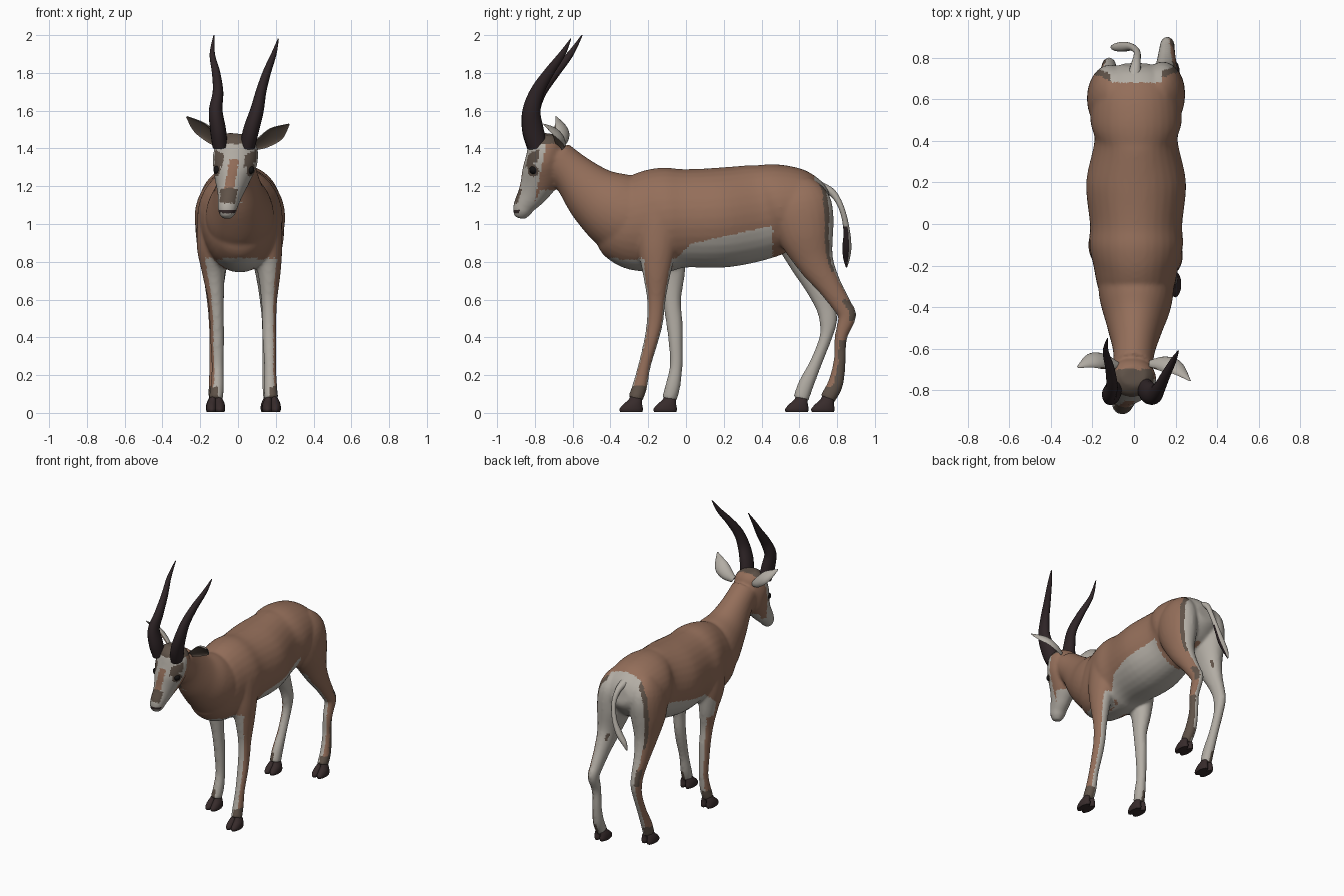
import bpy, bmesh, math
from mathutils import Vector

cube = bpy.data.objects.get("Cube")
if cube:
    bpy.data.objects.remove(cube, do_unlink=True)


def material(name, rgb):
    m = bpy.data.materials.new(name)
    m.use_nodes = True
    m.diffuse_color = (*rgb, 1)
    for node in m.node_tree.nodes:
        if node.type == "BSDF_PRINCIPLED":
            node.inputs["Base Color"].default_value = (*rgb, 1)
    return m


MATS = [
    material("tan brown", (.295, .157, .102)),
    material("off white", (.45, .42, .375)),
    material("taupe", (.115, .085, .065)),
    material("dark horn", (.028, .018, .020)),
    material("hoof brown", (.038, .024, .024)),
    material("eye black", (.008, .007, .007)),
]
BROWN, WHITE, TAUPE, HORN, HOOF, EYE = range(len(MATS))


def spline(stations, steps):
    """Catmull-Rom resampling of (x, y, z, half width, half depth) stations."""
    out = []
    last = len(stations) - 1
    for i in range(last):
        a, b, c, d = (stations[min(max(k, 0), last)] for k in range(i - 1, i + 3))
        for j in range(steps):
            t = j / steps
            out.append([q + .5 * t * (r - p + t * (2*p - 5*q + 4*r - s + t * (3*(q - r) + s - p)))
                        for p, q, r, s in zip(a, b, c, d)])
    out.append(list(stations[-1]))
    return out


def loft(bm, stations, sides=24, steps=5, ref=(1, 0, 0), flat=False, cup=0):
    """Elliptical tube along a path; cup folds one side inward like a leaf."""
    pts = spline(stations, steps)
    ref = Vector(ref)
    rings = []
    for i, p in enumerate(pts):
        ahead, behind = pts[min(i + 1, len(pts) - 1)], pts[max(i - 1, 0)]
        t = (Vector(ahead[:3]) - Vector(behind[:3])).normalized()
        if flat:
            t = Vector((0, 0, -1))
        s = (ref - t * ref.dot(t)).normalized()
        u = t.cross(s)
        w, h = max(p[3], .002), max(p[4], .002)
        ring = []
        for k in range(sides):
            ang = math.tau * k / sides
            v = math.sin(ang) * h
            if v * cup > 0:
                v *= -.4
            ring.append(bm.verts.new(Vector(p[:3]) + s * math.cos(ang) * w + u * v))
        rings.append(ring)
    faces = [bm.faces.new((a[k], a[(k + 1) % sides], b[(k + 1) % sides], b[k]))
             for a, b in zip(rings, rings[1:]) for k in range(sides)]
    faces += [bm.faces.new(rings[0]), bm.faces.new(rings[-1])]
    bmesh.ops.recalc_face_normals(bm, faces=faces)


def finish(name, bm, mats, rule=None, fuse=False):
    """Turn a bmesh into a smooth object, optionally fused, and colour it."""
    me = bpy.data.meshes.new(name)
    bm.to_mesh(me)
    bm.free()
    ob = bpy.data.objects.new(name, me)
    bpy.context.collection.objects.link(ob)
    if fuse:
        remesh = ob.modifiers.new("fuse", "REMESH")
        remesh.mode = "VOXEL"
        remesh.voxel_size = .01
        relax = ob.modifiers.new("relax", "SMOOTH")
        relax.iterations = 9
        dg = bpy.context.evaluated_depsgraph_get()
        fused = bpy.data.meshes.new_from_object(ob.evaluated_get(dg))
        ob.modifiers.clear()
        ob.data = fused
    ob.data.materials.clear()
    for m in mats:
        ob.data.materials.append(m)
    for poly in ob.data.polygons:
        poly.material_index = rule(poly.center, poly.normal) if rule else 0
    bpy.ops.object.select_all(action="DESELECT")
    ob.select_set(True)
    bpy.context.view_layer.objects.active = ob
    bpy.ops.object.shade_smooth_by_angle(angle=math.radians(60))


# Torso, neck and head paths
TORSO = [(.01, .765, 1.12, .07, .06), (.01, .735, 1.115, .13, .11), (.01, .65, 1.105, .195, .18),
         (.01, .5, 1.09, .22, .23), (.01, .4, 1.065, .2, .252), (.01, .2, 1.035, .24, .265),
         (.01, 0, 1.03, .222, .26), (.01, -.1, 1.025, .226, .275), (.01, -.2, 1.01, .205, .27),
         (.01, -.3, .995, .185, .24), (.01, -.37, 1.0, .155, .19), (.01, -.42, 1.02, .1, .12)]
NECK = [(.01, -.2, 1.0, .15, .17), (.01, -.3, 1.035, .18, .21), (.01, -.39, 1.085, .168, .2),
        (.005, -.49, 1.155, .134, .16), (0, -.6, 1.265, .102, .115), (-.005, -.69, 1.35, .095, .1)]
HEAD = [(0, -.73, 1.475, .06, .05), (-.005, -.735, 1.43, .105, .09), (-.015, -.75, 1.34, .12, .1),
        (-.03, -.772, 1.245, .097, .102), (-.042, -.813, 1.163, .068, .078),
        (-.053, -.852, 1.105, .055, .06), (-.058, -.87, 1.062, .047, .048), (-.06, -.876, 1.03, .026, .028)]

# Leg thickness shared by each pair, then the centre line of every leg
FRONT_SIZE = [(.055, .08), (.09, .12), (.085, .11), (.062, .077), (.043, .05),
              (.038, .044), (.037, .038), (.032, .034), (.036, .040), (.037, .040)]
HIND_SIZE = [(.07, .11), (.105, .165), (.105, .15), (.072, .1), (.052, .067), (.04, .052),
             (.036, .048), (.032, .034), (.031, .033), (.036, .042), (.037, .042)]
LEGS = {
    "front_left": (FRONT_SIZE, [(.1, -.1, 1.19), (.13, -.13, 1.08), (.15, -.15, .9), (.165, -.155, .75),
                   (.165, -.157, .6), (.165, -.165, .48), (.167, -.185, .38), (.17, -.22, .25),
                   (.172, -.245, .14), (.177, -.27, .07)]),
    "front_right": (FRONT_SIZE, [(-.08, -.1, 1.19), (-.11, -.1, 1.08), (-.135, -.1, .9), (-.13, -.08, .75),
                    (-.117, -.075, .6), (-.112, -.062, .48), (-.11, -.055, .38), (-.108, -.052, .25),
                    (-.11, -.07, .14), (-.118, -.09, .07)]),
    "hind_left": (HIND_SIZE, [(.1, .57, 1.2), (.13, .605, 1.1), (.14, .635, .95), (.15, .685, .8),
                  (.155, .755, .68), (.158, .825, .57), (.16, .853, .51), (.16, .82, .4),
                  (.16, .813, .27), (.165, .79, .15), (.17, .745, .07)]),
    "hind_right": (HIND_SIZE, [(-.08, .56, 1.2), (-.11, .595, 1.1), (-.12, .61, .95), (-.125, .645, .8),
                   (-.125, .69, .68), (-.122, .735, .57), (-.12, .753, .49), (-.12, .74, .4),
                   (-.12, .69, .27), (-.12, .635, .15), (-.12, .607, .07)]),
}
EYES = {"left_eye": Vector((.063, -.806, 1.287)), "right_eye": Vector((-.107, -.806, 1.287))}


def face_colour(c, n):
    off = abs(c.x + .01 + .17 * (1.4 - c.z))
    if min((c - e).length for e in EYES.values()) < .036:
        return TAUPE
    # Crown, nose pad and mouth line
    if c.z > 1.425:
        return TAUPE if c.y < -.7 else BROWN
    if n.y < -.4 and 1.06 < c.z < 1.075:
        return HOOF
    if 1.11 < c.z < 1.19 and off < .045 and n.y < -.5:
        return TAUPE
    # Pale lips and jaw
    if c.z < 1.12 or (c.z < 1.18 and n.z < -.5 and c.y < -.7):
        return WHITE
    # Blaze with a brown centre and a dark brow
    if c.y < -.755 - .2 * (1.35 - c.z):
        if 1.31 < c.z - .5 * (off - .08) < 1.38 and off > .055 and n.y < -.4:
            return TAUPE
        return BROWN if off < .025 and n.y < -.5 and c.z < 1.34 else WHITE
    return BROWN


def coat_colour(c, n):
    if c.y < -.64 and c.z > 1:
        return face_colour(c, n)
    side = 1 if c.x > .02 else -1
    out = n.x * side
    # Ankles, hocks and the dark shank
    if c.z < .14 and out > -.2:
        return TAUPE
    if c.y > .5 and .49 < c.z < .6 and n.y > .2 and out > .4:
        return TAUPE
    if c.x > 0 and c.y > .5 and c.z < .38 and out > .3 and n.y > -.2:
        return TAUPE
    # Rump patch with a dark border
    if c.y > .68 and c.z > .62:
        if abs(c.x - .01) < .12 and c.z > .8 or n.y > .75:
            return WHITE
        if n.y > .55 and c.z > .75:
            return TAUPE
    # Belly and brisket
    if -.07 < c.y < .46 and .7 < c.z < min(.89 + .22 * c.y, .87 + c.y):
        return WHITE
    if c.y < -.22 and .68 < c.z < .81:
        return WHITE
    # Legs are pale inside, in front and behind
    if c.z < .82 or (c.y > .4 and c.z < .95 and out < -.1):
        edge = .58 if n.y < -.3 and c.y < .3 else .35
        return BROWN if out > edge and n.y < .8 else WHITE
    return BROWN


# Body: one fused skin
bm = bmesh.new()
for path in (TORSO, NECK, HEAD):
    loft(bm, path, sides=32)
for size, line in LEGS.values():
    loft(bm, [p + s for p, s in zip(line, size)])
finish("body", bm, MATS, coat_colour, fuse=True)

# Cloven hooves, sloping forward to the toe
for name, (size, line) in LEGS.items():
    x, y, z = line[-1]
    bm = bmesh.new()
    for toe in (-.021, .021):
        loft(bm, [(x + toe, y - .02, .004, .024, .058), (x + toe, y - .02, .02, .029, .062),
                  (x + toe, y - .012, .045, .027, .05), (x + toe * .8, y, .068, .022, .036),
                  (x + toe * .5, y + .003, .09, .016, .026)], sides=16, flat=True)
    finish(name + "_hoof", bm, [MATS[HOOF]])

# Horns
HORN_SIZE = [(.04, .052), (.042, .056), (.036, .047), (.028, .037), (.022, .027), (.014, .017), (.003, .003)]
HORNS = {
    "right_horn": [(-.095, -.79, 1.41), (-.106, -.812, 1.5), (-.118, -.818, 1.6), (-.106, -.775, 1.7),
                   (-.116, -.695, 1.8), (-.136, -.612, 1.9), (-.127, -.55, 2)],
    "left_horn": [(.05, -.785, 1.41), (.07, -.81, 1.5), (.1, -.818, 1.6), (.122, -.788, 1.7),
                  (.152, -.727, 1.8), (.19, -.655, 1.9), (.213, -.61, 1.98)],
}
for name, line in HORNS.items():
    bm = bmesh.new()
    loft(bm, [p + s for p, s in zip(line, HORN_SIZE)], sides=16, steps=6)
    finish(name, bm, [MATS[HORN]])

# Ears: dark hollow in front, pale behind
EAR_SIZE = [(.022, .02), (.045, .032), (.047, .03), (.004, .004)]
EARS = {
    "right_ear": (-1, [(-.08, -.685, 1.415), (-.14, -.665, 1.455), (-.2, -.662, 1.505), (-.272, -.69, 1.568)]),
    "left_ear": (1, [(.08, -.675, 1.405), (.14, -.675, 1.435), (.2, -.695, 1.475), (.27, -.755, 1.528)]),
}
for name, (cup, line) in EARS.items():
    bm = bmesh.new()
    loft(bm, [p + s for p, s in zip(line, EAR_SIZE)], sides=20, ref=(0, -.6, .75), cup=cup)
    finish(name, bm, MATS, lambda c, n: TAUPE if n.y * .75 + n.z * .6 < 0 else WHITE)

# Eyes
for name, spot in EYES.items():
    bm = bmesh.new()
    bmesh.ops.create_uvsphere(bm, u_segments=16, v_segments=10, radius=.023)
    bmesh.ops.translate(bm, verts=bm.verts, vec=spot)
    finish(name, bm, [MATS[EYE]])

# Tail: pale, with a dark outer face near the tip
bm = bmesh.new()
loft(bm, [(0, .7, 1.2, .035, .03), (.01, .775, 1.165, .022, .02), (.015, .825, 1.08, .016, .015),
          (-.01, .85, .97, .017, .017), (-.05, .852, .88, .021, .024), (-.09, .85, .82, .017, .018),
          (-.11, .85, .772, .004, .004)], sides=14)
finish("tail", bm, MATS, lambda c, n: HORN if c.z < .98 and n.x > .1 and n.y < .4 else WHITE)
